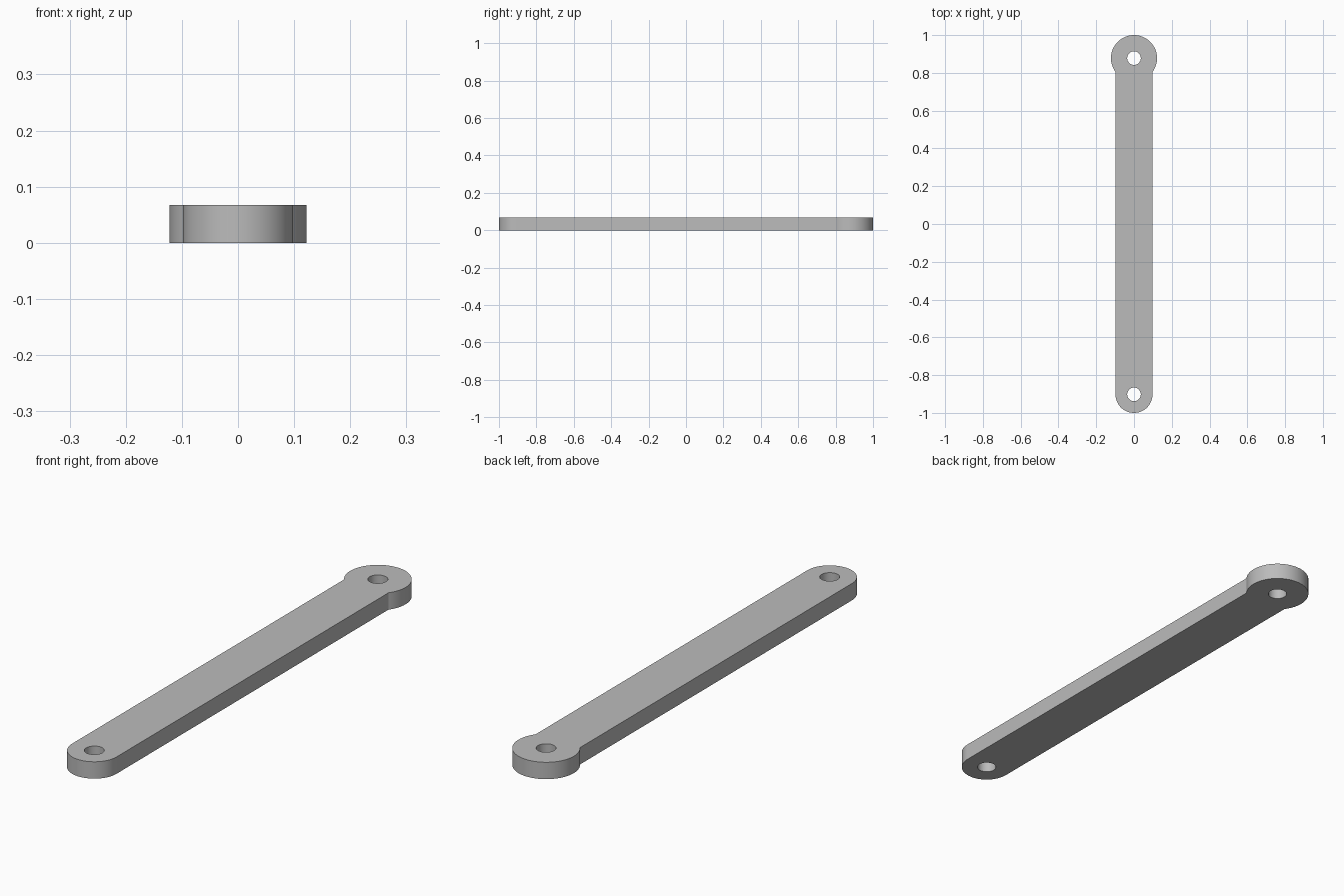
import bpy, bmesh, math
from mathutils import Vector

cube = bpy.data.objects.get("Cube")
if cube:
    bpy.data.objects.remove(cube, do_unlink=True)

THICK = 0.067
HEAD_R, TAIL_R, HOLE_R = 0.122, 0.098, 0.036
HEAD_Y, TAIL_Y = 1 - HEAD_R, TAIL_R - 1


def arc(cy, r, start, end, steps):
    """Points along an arc centred on the bar's axis."""
    angles = [start + (end - start) * i / steps for i in range(steps + 1)]
    return [Vector((r * math.cos(a), cy + r * math.sin(a), 0)) for a in angles]


def add_loop(bm, points):
    verts = [bm.verts.new(p) for p in points]
    return [bm.edges.new((v, verts[i - 1])) for i, v in enumerate(verts)]


# Flat outline: round head, straight bar, round tail, and two pin holes
bm = bmesh.new()
neck = math.acos(TAIL_R / HEAD_R)
edges = add_loop(bm, arc(HEAD_Y, HEAD_R, -neck, math.pi + neck, 64)
                 + arc(TAIL_Y, TAIL_R, math.pi, math.tau, 48))
for cy in (HEAD_Y, TAIL_Y):
    edges += add_loop(bm, arc(cy, HOLE_R, 0, math.tau, 40)[:-1])
bmesh.ops.triangle_fill(bm, edges=edges, use_beauty=True, normal=(0, 0, 1))

# Raise the outline to the plate's thickness
raised = bmesh.ops.extrude_face_region(bm, geom=bm.faces[:], use_keep_orig=True)
top = [g for g in raised["geom"] if isinstance(g, bmesh.types.BMVert)]
bmesh.ops.translate(bm, verts=top, vec=(0, 0, THICK))
bmesh.ops.recalc_face_normals(bm, faces=bm.faces[:])
bmesh.ops.dissolve_limit(bm, angle_limit=0.001, verts=bm.verts[:], edges=bm.edges[:])

mesh = bpy.data.meshes.new("link_bar")
bm.to_mesh(mesh)
bm.free()
link_bar = bpy.data.objects.new("link_bar", mesh)
bpy.context.collection.objects.link(link_bar)

# Plain grey metal
grey = bpy.data.materials.new("grey")
grey.use_nodes = True
colour = (0.5, 0.5, 0.5, 1)
grey.diffuse_color = colour
grey.node_tree.nodes["Principled BSDF"].inputs["Base Color"].default_value = colour
mesh.materials.append(grey)

# Smooth round walls, sharp rims
bpy.context.view_layer.objects.active = link_bar
link_bar.select_set(True)
bpy.ops.object.shade_smooth_by_angle(angle=math.radians(30))
